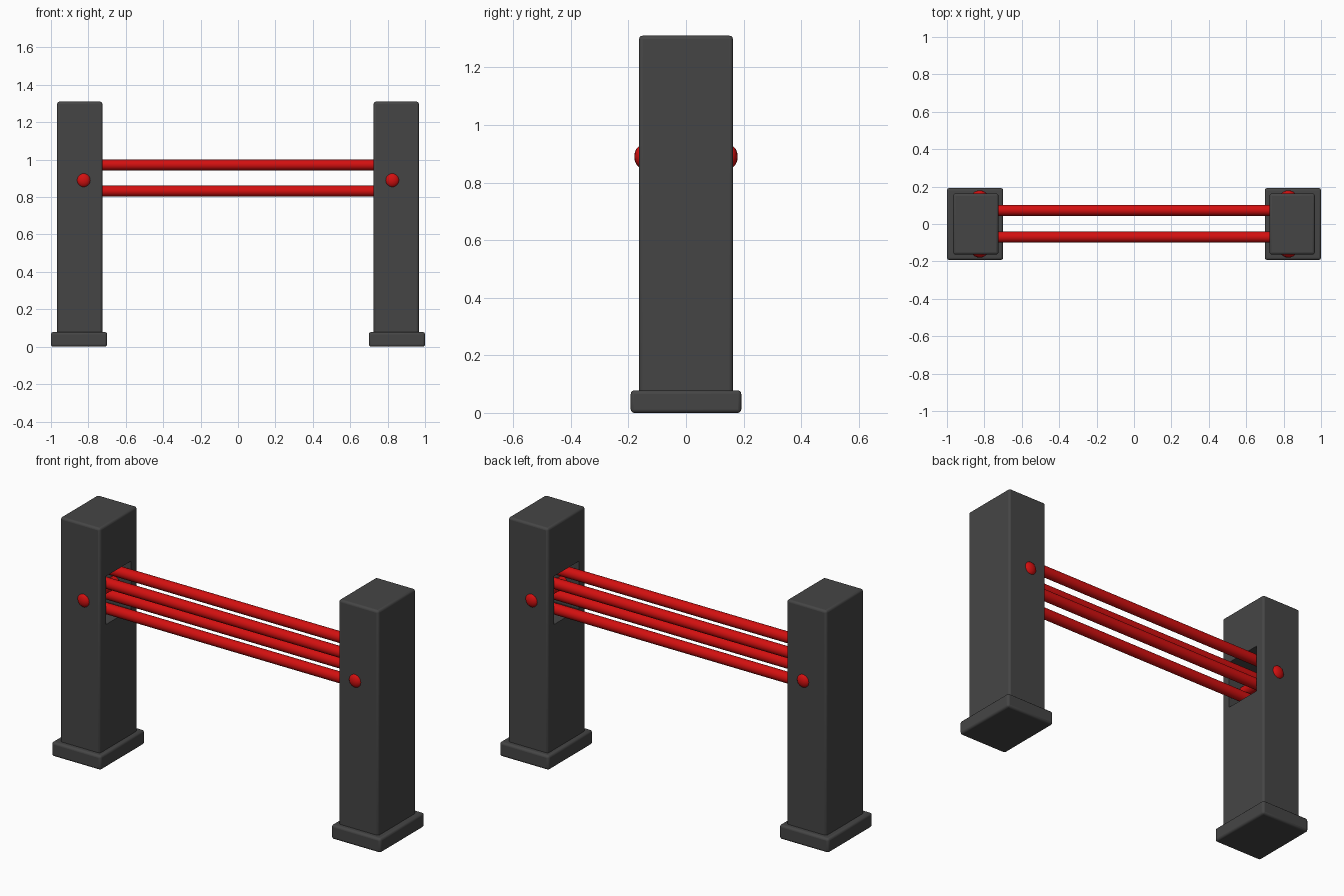
import bpy
import math

cube = bpy.data.objects.get("Cube")
if cube:
    bpy.data.objects.remove(cube, do_unlink=True)


def material(name, rgb):
    mat = bpy.data.materials.new(name)
    mat.use_nodes = True
    mat.diffuse_color = (*rgb, 1)
    mat.node_tree.nodes["Principled BSDF"].inputs["Base Color"].default_value = (*rgb, 1)
    return mat


grey = material("dark_grey", (0.06, 0.06, 0.06))
red = material("red", (0.65, 0.005, 0.005))


def finish(name, mat):
    ob = bpy.context.object
    ob.name = name
    if mat:
        ob.data.materials.append(mat)
    return ob


def box(name, low, high, mat=None):
    center = [(a + b) / 2 for a, b in zip(low, high)]
    bpy.ops.mesh.primitive_cube_add(size=1, location=center)
    ob = bpy.context.object
    ob.scale = [b - a for a, b in zip(low, high)]
    bpy.ops.object.transform_apply(location=False, rotation=False, scale=True)
    return finish(name, mat)


def bevel(ob, width):
    mod = ob.modifiers.new("soft_edges", "BEVEL")
    mod.width = width
    mod.segments = 3
    mod.limit_method = "ANGLE"


def rod(name, radius, length, location, rotation):
    bpy.ops.mesh.primitive_cylinder_add(vertices=20, radius=radius, depth=length,
                                        location=location, rotation=rotation)
    bpy.ops.object.shade_smooth_by_angle(angle=math.radians(40))
    return finish(name, red)


for side, s in (("left", 1), ("right", -1)):
    def span(a, b):
        return sorted((s * a, s * b))

    # Upright post with a socket in its inner face
    x0, x1 = span(0.725, 0.967)
    post = box(side + "_post", (x0, -0.163, 0.04), (x1, 0.163, 1.31), grey)
    bevel(post, 0.012)
    bpy.ops.object.shade_smooth_by_angle(angle=math.radians(40))
    x0, x1 = span(0.65, 0.92)
    cutter = box(side + "_socket_cutter", (x0, -0.108, 0.765), (x1, 0.108, 1.03))
    cutter.hide_render = True
    cutter.hide_viewport = True
    cut = post.modifiers.new("socket", "BOOLEAN")
    cut.operation = "DIFFERENCE"
    cut.solver = "EXACT"
    cut.object = cutter

    # Foot plate
    x0, x1 = span(0.70, 1.0)
    foot = box(side + "_foot", (x0, -0.192, 0), (x1, 0.192, 0.078), grey)
    bevel(foot, 0.012)
    bpy.ops.object.shade_smooth_by_angle(angle=math.radians(40))

    # Cross pin with domed ends
    rod(side + "_pin", 0.03, 0.32, (s * 0.825, 0, 0.89), (math.pi / 2, 0, 0))
    for end, e in (("back", 1), ("front", -1)):
        bpy.ops.mesh.primitive_uv_sphere_add(segments=16, ring_count=8, radius=0.038,
                                             location=(s * 0.825, e * 0.155, 0.89))
        bpy.context.object.scale.y = 0.65
        bpy.ops.object.shade_smooth()
        finish(f"{side}_{end}_pin_cap", red)

# Four rails running between the sockets
for level, z in (("upper", 0.972), ("lower", 0.832)):
    for depth, y in (("front", -0.07), ("back", 0.073)):
        rod(f"{level}_{depth}_rail", 0.029, 1.84, (0, y, z), (0, math.pi / 2, 0))
